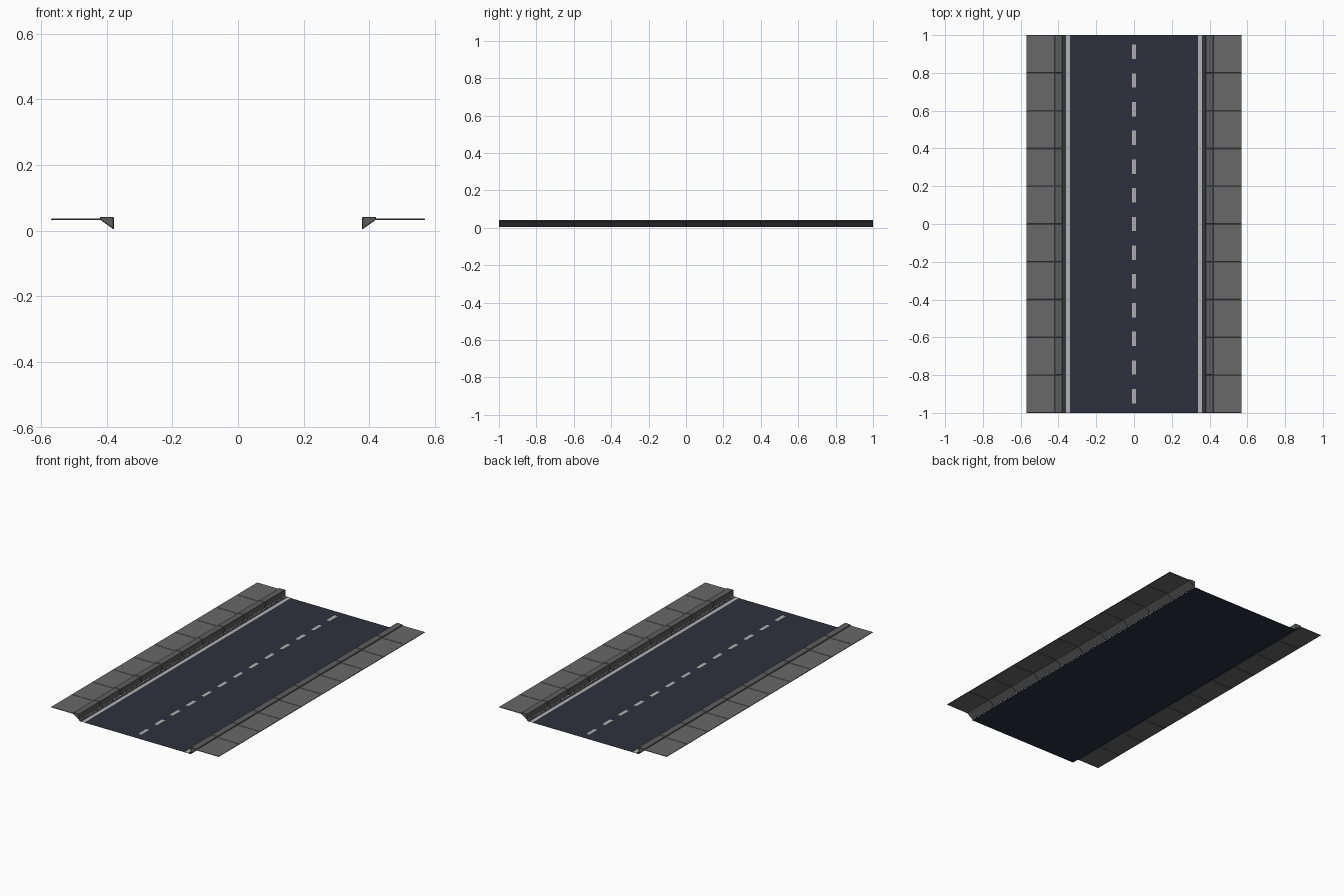
import bpy, bmesh

if "Cube" in bpy.data.objects:
    bpy.data.objects.remove(bpy.data.objects["Cube"])

COUNT, STEP = 10, 0.2


def material(name, r, g, b):
    m = bpy.data.materials.new(name)
    m.diffuse_color = (r, g, b, 1)
    m.use_nodes = True
    m.node_tree.nodes["Principled BSDF"].inputs["Base Color"].default_value = m.diffuse_color
    return m


asphalt = material("asphalt", 0.027, 0.031, 0.048)
paint = material("paint", 0.45, 0.45, 0.46)
gutter_grey = material("gutter_grey", 0.035, 0.035, 0.038)
concrete = material("concrete", 0.14, 0.14, 0.14)
curb_grey = material("curb_grey", 0.11, 0.11, 0.11)


def finish(name, bm, mat):
    bmesh.ops.recalc_face_normals(bm, faces=bm.faces)
    me = bpy.data.meshes.new(name)
    bm.to_mesh(me)
    bm.free()
    me.materials.append(mat)
    ob = bpy.data.objects.new(name, me)
    bpy.context.collection.objects.link(ob)
    return ob


def add_prism(bm, profile, y0, y1):
    """Extrude an x-z outline along y."""
    a = [bm.verts.new((x, y0, z)) for x, z in profile]
    b = [bm.verts.new((x, y1, z)) for x, z in profile]
    n = len(profile)
    bm.faces.new(a)
    bm.faces.new(b[::-1])
    for i in range(n):
        j = (i + 1) % n
        bm.faces.new((a[i], b[i], b[j], a[j]))


def strip(name, x0, x1, spans, z, mat):
    """Flat rectangles lying on the road."""
    bm = bmesh.new()
    for y0, y1 in spans:
        bm.faces.new([bm.verts.new(p) for p in
                      ((x0, y0, z), (x1, y0, z), (x1, y1, z), (x0, y1, z))])
    ob = finish(name, bm, mat)
    if ob.data.polygons[0].normal.z < 0:
        ob.data.flip_normals()
    return ob


def blocks(name, profile, width, mat):
    """A row of butted blocks with chamfered edges forming the seams."""
    bm = bmesh.new()
    for i in range(COUNT):
        y = -1 + i * STEP
        add_prism(bm, profile, y, y + STEP)
    ob = finish(name, bm, mat)
    mod = ob.modifiers.new("chamfer", 'BEVEL')
    mod.width = width
    mod.segments = 1
    return ob


# road surface and dashed centre line
strip("road_surface", -0.38, 0.38, [(-1, 1)], 0.0, asphalt)
dash = 1.9 / 25
strip("centre_dashes", -0.01, 0.01,
      [(-0.95 + 2 * i * dash, -0.95 + (2 * i + 1) * dash) for i in range(13)],
      0.002, paint)

# edge lines, gutters, curbs and pavements on both sides
for side, s in (("left", -1), ("right", 1)):
    strip(side + "_edge_line", s * 0.34, s * 0.36, [(-1, 1)], 0.002, paint)
    strip(side + "_gutter", s * 0.36, s * 0.38, [(-1, 1)], 0.002, gutter_grey)
    curb = [(0.378, 0.003), (0.42, 0.033), (0.42, 0.042), (0.378, 0.042)]
    blocks(side + "_curb", [(s * x, z) for x, z in curb], 0.002, curb_grey)
    slab = [(0.418, 0.032), (0.57, 0.032), (0.57, 0.036), (0.418, 0.036)]
    blocks(side + "_pavement", [(s * x, z) for x, z in slab], 0.0018, concrete)
